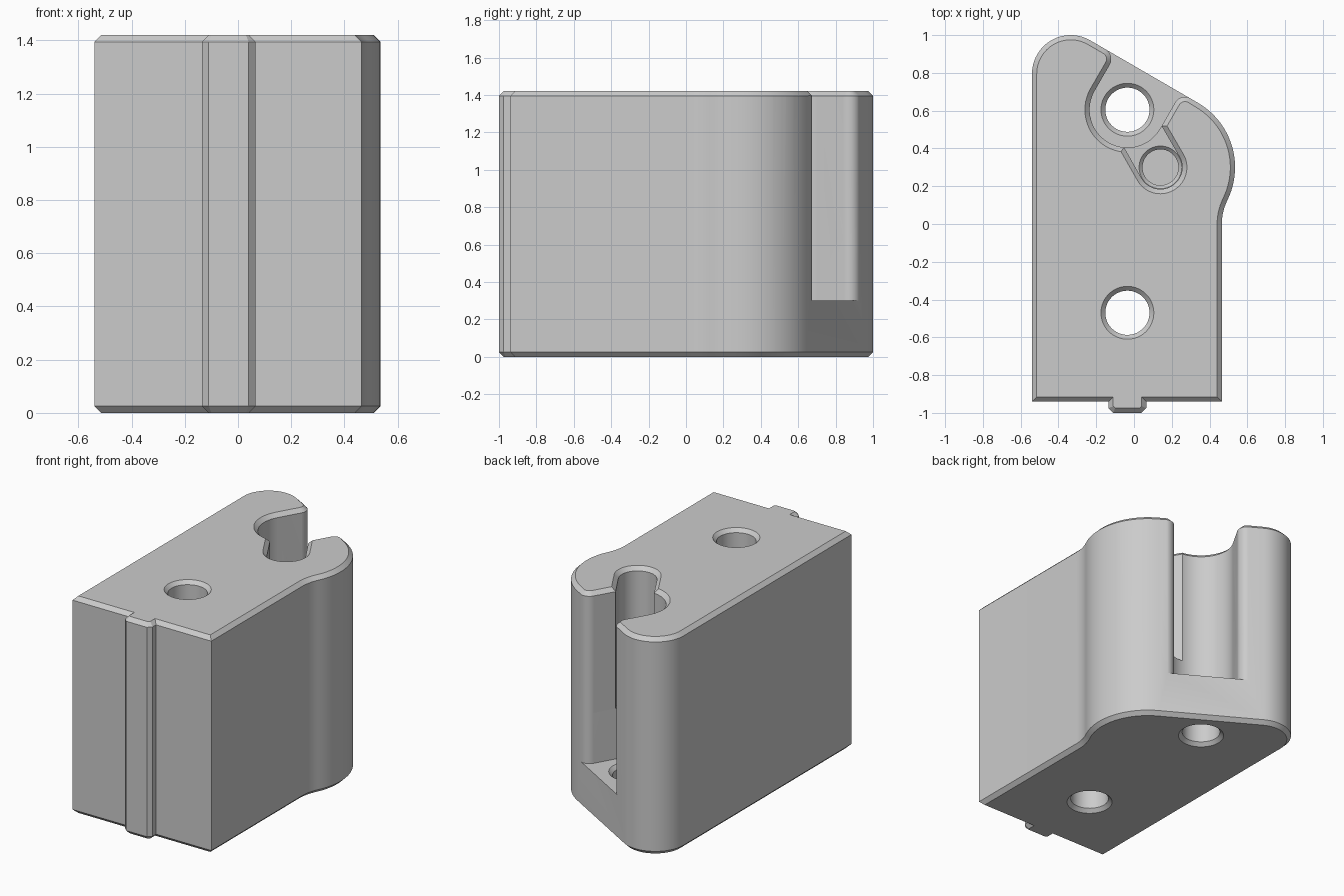
import bpy
import bmesh
from math import sin, cos, radians
from mathutils import Vector

if "Cube" in bpy.data.objects:
    bpy.data.objects.remove(bpy.data.objects["Cube"])

HEIGHT, CHAMFER = 1.42, 0.025
FLOOR, LEDGE = 0.3, 0.63
BORE = Vector((-0.035, 0.605))      # rear screw hole and its access channel
PIN = Vector((0.14, 0.3))           # blind pin hole, also centre of the bulge
LOBE = Vector((-0.335, 0.795))      # rounded rear corner
U = Vector((cos(radians(-30)), sin(radians(-30))))   # along the slanted face
V = Vector((0.5, 0.866))                             # out of the slanted face
WALL, SLOT, FILLET = 0.2, 0.115, 0.06


def arc(c, r, a0, a1, step=6):
    n = max(2, round(abs(a1 - a0) / step))
    angles = [radians(a0 + (a1 - a0) * i / n) for i in range(n + 1)]
    return [Vector((c[0] + r * cos(a), c[1] + r * sin(a))) for a in angles]


def circle(c, r):
    return arc(c, r, 0, 360)[:-1]


def inset(pts, d):
    """Mitred inset of a counter-clockwise outline."""
    out = []
    for i, p in enumerate(pts):
        e0 = (p - pts[i - 1]).normalized()
        e1 = (pts[(i + 1) % len(pts)] - p).normalized()
        n0, n1 = Vector((-e0.y, e0.x)), Vector((-e1.y, e1.x))
        out.append(p + (n0 + n1) * d / (1 + n0.dot(n1)))
    return out


def loft(name, rings):
    """Closed solid through (outline, height) rings of equal point count."""
    bm = bmesh.new()
    loops = [[bm.verts.new((p.x, p.y, z)) for p in pts] for pts, z in rings]
    n = len(loops[0])
    for lo, hi in zip(loops, loops[1:]):
        for i in range(n):
            j = (i + 1) % n
            bm.faces.new((lo[i], lo[j], hi[j], hi[i]))
    bm.faces.new(loops[0][::-1])
    bm.faces.new(loops[-1])
    bmesh.ops.recalc_face_normals(bm, faces=bm.faces)
    mesh = bpy.data.meshes.new(name)
    bm.to_mesh(mesh)
    bm.free()
    ob = bpy.data.objects.new(name, mesh)
    bpy.context.collection.objects.link(ob)
    return ob


def cut(target, cutter):
    cutter.hide_render = True
    mod = target.modifiers.new("cut", 'BOOLEAN')
    mod.operation, mod.solver, mod.object = 'DIFFERENCE', 'EXACT', cutter
    bpy.context.view_layer.objects.active = target
    bpy.ops.object.modifier_apply(modifier=mod.name)
    bpy.data.objects.remove(cutter)


# Outline: front with guide rib, then the bulged side
front = [Vector(p) for p in (
    (-0.54, -0.94), (-0.135, -0.94), (-0.135, -0.975), (-0.11, -1), (0.04, -1),
    (0.065, -0.975), (0.065, -0.94), (0.465, -0.94))]
side = arc((0.748, 0), 0.283, 180, 153.8, 4) + arc(PIN, 0.395, -26.2, 60, 4)[1:]
rear = arc(LOBE, 0.205, 60, 180, 5)

# Notch: filleted mouth, access channel and pin slot
depth = V.dot(LOBE) + 0.205 - V.dot(BORE)
corner_r = BORE + U * WALL + V * depth
corner_l = BORE - U * WALL + V * depth
mouth_r = arc(corner_r + (U - V) * FILLET, FILLET, 60, 150, 9)
mouth_l = arc(corner_l - (U + V) * FILLET, FILLET, -30, 60, 9)
channel = arc(BORE, WALL, -30, -210)
slot = ([BORE + U * WALL + V * 0.016] + arc(PIN, SLOT, 30, -150)
        + arc(BORE, WALL, -95.1, -210))
outside = [corner_l + V * 0.3 - U * FILLET, corner_r + V * 0.3 + U * FILLET]

# Main block with chamfered base
outline = front + side + rear
body = loft("mounting_block", [(inset(outline, CHAMFER), 0), (outline, CHAMFER),
                               (outline, HEIGHT)])
cut(body, loft("channel_cutter", [(mouth_r + channel + mouth_l + outside, z)
                                  for z in (FLOOR, 1.6)]))
cut(body, loft("slot_cutter", [(mouth_r + slot + mouth_l + outside, z)
                               for z in (LEDGE, 1.6)]))

# Chamfer around the whole top edge, notch included
top = front + side + mouth_r + slot + mouth_l + rear
shell = loft("chamfer_cutter", [(circle((0, 0), 2), HEIGHT - 0.035),
                                (circle((0, 0), 2), HEIGHT + 0.01)])
cut(shell, loft("cap_cutter", [(inset(top, -0.015), HEIGHT - 0.04),
                               (inset(top, 0.04), HEIGHT + 0.015)]))
cut(body, shell)


# Countersunk screw holes and the blind pin hole
def drill(centre, steps):
    cut(body, loft("hole_cutter", [(circle(centre, r), z) for r, z in steps]))


for centre, end in (((-0.035, -0.47), HEIGHT), (BORE, FLOOR)):
    drill(centre, [(0.15, -0.01), (0.117, 0.023), (0.117, end - 0.023), (0.15, end + 0.01)])
drill(PIN, [(0.095, FLOOR), (0.095, LEDGE - 0.018), (0.114, LEDGE + 0.001)])

# Single grey finish
grey = bpy.data.materials.new("light_grey")
grey.use_nodes = True
colour = (0.6, 0.6, 0.6, 1)
grey.diffuse_color = colour
grey.node_tree.nodes["Principled BSDF"].inputs["Base Color"].default_value = colour
body.data.materials.clear()
body.data.materials.append(grey)
for poly in body.data.polygons:
    poly.material_index = 0

bpy.ops.object.select_all(action='DESELECT')
body.select_set(True)
bpy.context.view_layer.objects.active = body
bpy.ops.object.shade_smooth_by_angle(angle=radians(25))
